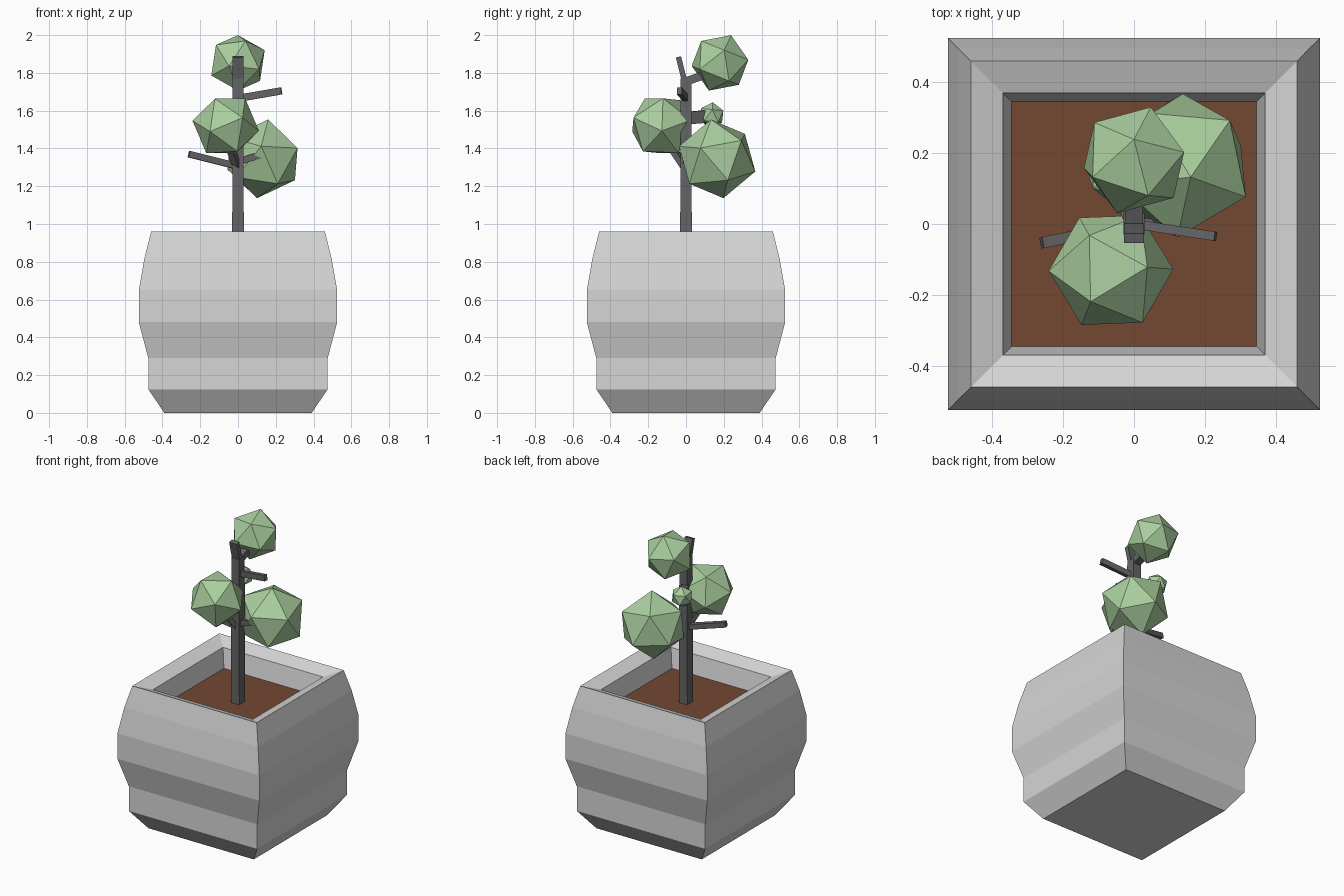
import bpy, bmesh
from mathutils import Vector, Matrix

cube = bpy.data.objects.get("Cube")
if cube:
    bpy.data.objects.remove(cube)


def material(name, rgb):
    m = bpy.data.materials.new(name)
    m.use_nodes = True
    m.diffuse_color = (*rgb, 1)
    m.node_tree.nodes["Principled BSDF"].inputs["Base Color"].default_value = (*rgb, 1)
    return m


STONE = material("pale_stone", (0.67, 0.67, 0.67))
SOIL = material("brown_soil", (0.175, 0.064, 0.031))
BARK = material("dark_bark", (0.13, 0.13, 0.135))
LEAF = material("soft_green", (0.40, 0.62, 0.345))


def finish(name, bm, mat):
    bmesh.ops.recalc_face_normals(bm, faces=bm.faces)
    mesh = bpy.data.meshes.new(name)
    bm.to_mesh(mesh)
    bm.free()
    mesh.materials.append(mat)
    obj = bpy.data.objects.new(name, mesh)
    bpy.context.collection.objects.link(obj)
    return obj


def square_loft(name, profile, mat):
    """Stack square rings given as (half width, height), closed at both ends."""
    bm = bmesh.new()
    rings = [[bm.verts.new((sx * w, sy * w, z))
              for sx, sy in ((-1, -1), (1, -1), (1, 1), (-1, 1))] for w, z in profile]
    for low, high in zip(rings, rings[1:]):
        for i in range(4):
            j = (i + 1) % 4
            bm.faces.new((low[i], low[j], high[j], high[i]))
    bm.faces.new(rings[0])
    bm.faces.new(rings[-1])
    return finish(name, bm, mat)


def stick(name, start, end, across, thick):
    """Square-section branch between two points, with half sizes."""
    a, b = Vector(start), Vector(end)
    d = (b - a).normalized()
    side = d.cross(Vector((0, 0, 1))).normalized() if abs(d.z) < 0.85 else Vector((1, 0, 0))
    up = side.cross(d).normalized()
    bm = bmesh.new()
    bmesh.ops.create_cube(bm, size=2)
    for v in bm.verts:
        c = v.co.copy()
        v.co = (a + b) / 2 + d * c.x * (b - a).length / 2 + side * c.y * across + up * c.z * thick
    return finish(name, bm, BARK)


def foliage(name, centre, radius, pole, neighbour):
    """Twenty-sided leaf clump aimed by its pole and a neighbouring corner."""
    z = Vector(pole).normalized()
    n = Vector(neighbour)
    x = (n - z * n.dot(z)).normalized()
    rot = Matrix((x, z.cross(x), z)).transposed().to_4x4()
    bm = bmesh.new()
    bmesh.ops.create_icosphere(bm, subdivisions=1, radius=radius,
                               matrix=Matrix.Translation(centre) @ rot)
    return finish(name, bm, LEAF)


# Planter: bulging outside, rim sloping inwards, recessed inside
square_loft("planter", [(0.39, 0), (0.475, 0.125), (0.475, 0.29), (0.525, 0.48),
                        (0.525, 0.65), (0.495, 0.82), (0.46, 0.96), (0.37, 0.925),
                        (0.345, 0.79)], STONE)
square_loft("soil", [(0.345, 0.792), (0.346, 0.80)], SOIL)

# Trunk and its bent tip
square_loft("trunk", [(0.031, 0.79), (0.029, 1.77)], BARK)
stick("trunk_tip", (0, -0.005, 1.745), (0, -0.04, 1.885), 0.028, 0.014)

# Branches
stick("top_branch", (0, 0, 1.755), (0, 0.13, 1.80), 0.026, 0.022)
stick("upper_side_branch", (0, 0, 1.665), (0.23, -0.035, 1.705), 0.013, 0.019)
stick("lower_side_branch", (0, 0, 1.305), (-0.26, -0.053, 1.37), 0.016, 0.017)
stick("small_clump_branch", (0, 0, 1.56), (-0.055, 0.115, 1.57), 0.022, 0.033)
stick("front_clump_branch", (0, 0, 1.29), (-0.055, -0.1, 1.44), 0.018, 0.016)
stick("back_clump_branch", (0, 0, 1.33), (0.12, 0.0, 1.365), 0.016, 0.018)

# Leaf clumps
foliage("top_foliage", (0, 0.18, 1.853), 0.158, (0, 0.058, 0.145), (0.05, 0.158, 0.018))
foliage("front_foliage", (-0.065, -0.13, 1.52), 0.178,
        (-0.056, -0.087, 0.14), (0.107, 0.009, 0.15))
foliage("back_foliage", (0.13, 0.165, 1.345), 0.213,
        (0.03, -0.033, 0.21), (0.145, 0.135, 0.09))
foliage("small_foliage", (-0.065, 0.135, 1.575), 0.07, (0, 0.1, 1), (0.3, 1, 0))
